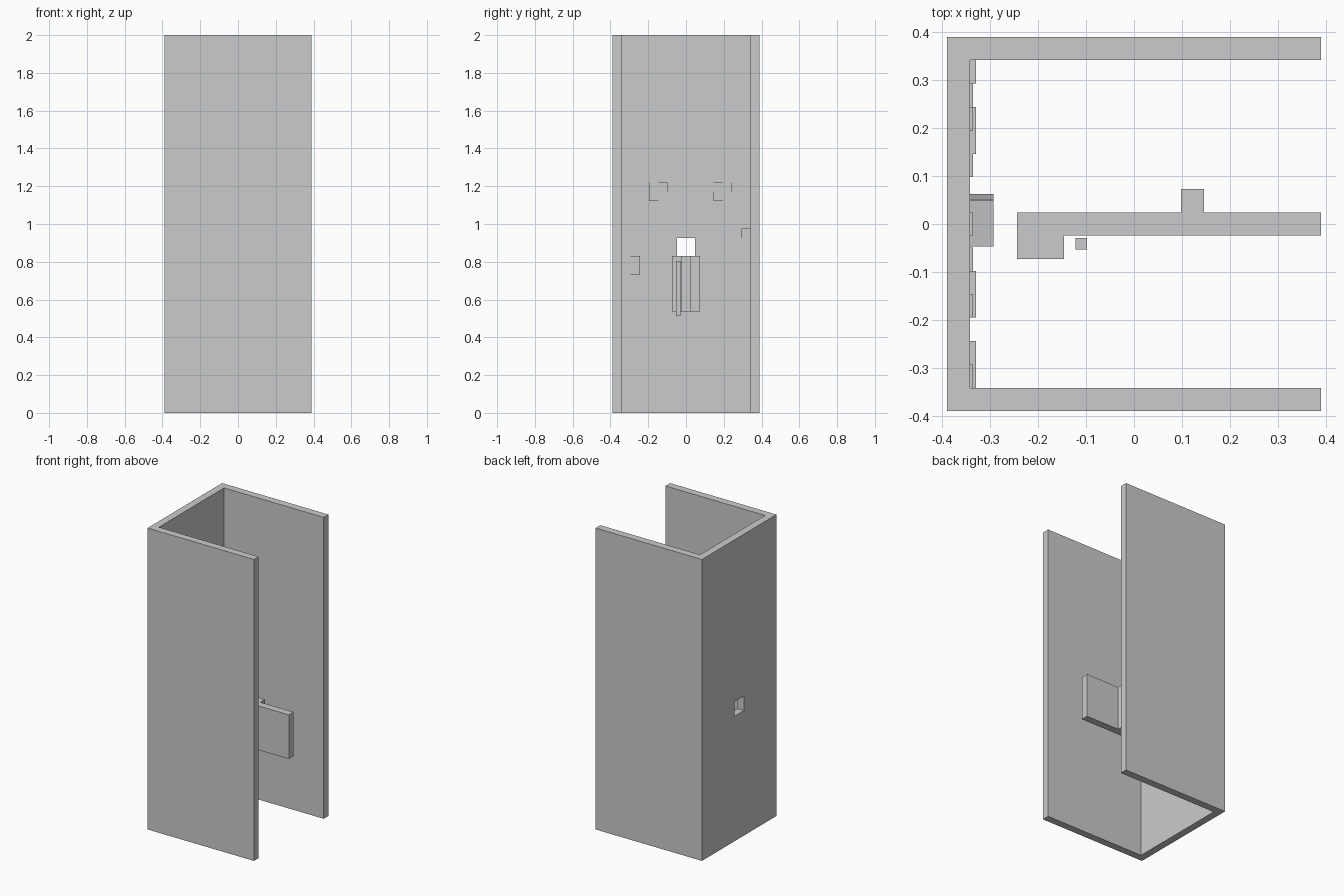
import bpy, bmesh
from mathutils import Matrix

if "Cube" in bpy.data.objects:
    bpy.data.objects.remove(bpy.data.objects["Cube"])

V = 2 / 41          # grid unit: the model is 16 x 16 x 41 units
INNER = -7 * V      # inside face of the left wall


def box(name, x, y, z, roll=0):
    bm = bmesh.new()
    bmesh.ops.create_cube(bm, size=1)
    bmesh.ops.scale(bm, verts=bm.verts, vec=(x[1] - x[0], y[1] - y[0], z[1] - z[0]))
    bmesh.ops.rotate(bm, verts=bm.verts, matrix=Matrix.Rotation(roll, 3, 'X'))
    me = bpy.data.meshes.new(name)
    bm.to_mesh(me)
    bm.free()
    ob = bpy.data.objects.new(name, me)
    ob.location = (sum(x) / 2, sum(y) / 2, sum(z) / 2)
    bpy.context.collection.objects.link(ob)
    return ob


# Three-sided shell: U profile extruded upwards
bm = bmesh.new()
o, i = 8 * V, 7 * V
profile = [(o, -o), (o, -i), (-i, -i), (-i, i), (o, i), (o, o), (-o, o), (-o, -o)]
face = bm.faces.new([bm.verts.new((x, y, 0)) for x, y in profile])
ext = bmesh.ops.extrude_face_region(bm, geom=[face])
bmesh.ops.translate(bm, vec=(0, 0, 2),
                    verts=[v for v in ext["geom"] if isinstance(v, bmesh.types.BMVert)])
bmesh.ops.recalc_face_normals(bm, faces=bm.faces)
me = bpy.data.meshes.new("shell_walls")
bm.to_mesh(me)
bm.free()
shell = bpy.data.objects.new("shell_walls", me)
bpy.context.collection.objects.link(shell)

# Square hole through the left wall
cutter = box("hole_cutter", (-0.5, -0.3), (-V, V), (17 * V, 19 * V))
cutter.hide_render = True
cutter.hide_viewport = True
mod = shell.modifiers.new("hole", 'BOOLEAN')
mod.operation = 'DIFFERENCE'
mod.solver = 'EXACT'
mod.object = cutter

# Tilted chunk that fell out of the hole
box("fallen_chunk", (INNER, -6 * V), (0.0075 - V, 0.0075 + V), (0.73 - V, 0.73 + V), 0.127)


# Raised patches on the inside of the left wall, with thinner single-cell fringes
def patch(y, z, ny, nz, fringes):
    box("raised_patch", (INNER, INNER + 0.0122), (y * V, (y + ny) * V), (z * V, (z + nz) * V))
    for fy, fz in fringes:
        box("patch_fringe", (INNER, INNER + 0.0061),
            (fy * V, (fy + 1) * V), (fz * V, (fz + 1) * V))


patch(-4, 23, 2, 2, [(-4, 25), (-2, 23), (-3, 22)])
patch(3, 23, 2, 2, [(2, 24), (4, 25), (5, 23), (4, 22)])
patch(6, 18, 1, 2, [(5, 18), (6, 17)])
patch(-7, 15, 2, 2, [(-7, 17), (-7, 14)])
box("hole_fringe", (INNER, INNER + 0.0061), (-V / 2, V / 2), (19 * V, 20 * V))

# Free-standing panel with its two side blocks and a thin rod
z = (11 * V, 17 * V)
box("centre_panel", (-5 * V, 8 * V), (-V / 2, V / 2), z)
box("panel_end_block", (-5 * V, -3 * V), (-1.5 * V, -V / 2), z)
box("panel_side_block", (2 * V, 3 * V), (V / 2, 1.5 * V), z)
box("thin_rod", (-2.5 * V, -2 * V), (-1.1 * V, -0.6 * V), (10.5 * V, 16.5 * V))
